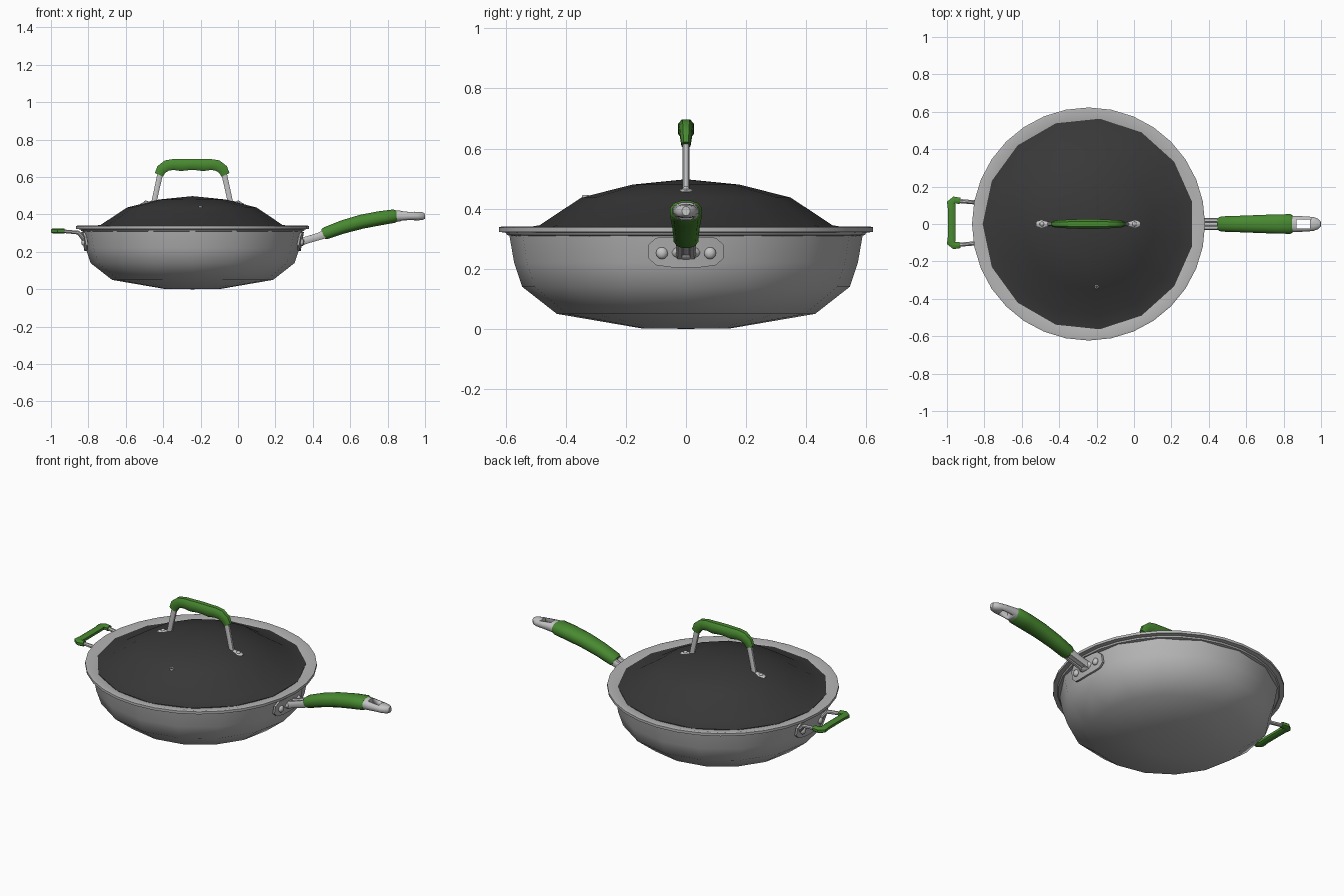
import bpy, bmesh, math
from mathutils import Vector

cube = bpy.data.objects.get("Cube")
if cube:
    bpy.data.objects.remove(cube)

CX = -0.243  # pan axis


def material(name, rgb):
    m = bpy.data.materials.new(name)
    m.use_nodes = True
    m.diffuse_color = (*rgb, 1)
    m.node_tree.nodes["Principled BSDF"].inputs["Base Color"].default_value = (*rgb, 1)
    return m


PAN = material("brushed grey metal", (0.46, 0.46, 0.46))
STEEL = material("light steel", (0.55, 0.55, 0.55))
GLASS = material("dark lid", (0.04, 0.04, 0.04))
GREEN = material("green grip", (0.065, 0.25, 0.03))


def finish(name, bm, mat, angle=40):
    bmesh.ops.remove_doubles(bm, verts=bm.verts, dist=0.0002)
    bmesh.ops.recalc_face_normals(bm, faces=bm.faces)
    me = bpy.data.meshes.new(name)
    bm.to_mesh(me)
    bm.free()
    me.materials.append(mat)
    ob = bpy.data.objects.new(name, me)
    bpy.context.collection.objects.link(ob)
    bpy.ops.object.select_all(action="DESELECT")
    ob.select_set(True)
    bpy.context.view_layer.objects.active = ob
    bpy.ops.object.shade_smooth_by_angle(angle=math.radians(angle))
    return ob


def skin(bm, rings, closed=False):
    """Join equal rings of vertices with quads."""
    pairs = list(zip(rings, rings[1:])) + ([(rings[-1], rings[0])] if closed else [])
    for a, b in pairs:
        n = len(a)
        for i in range(n):
            bm.faces.new((a[i], a[(i + 1) % n], b[(i + 1) % n], b[i]))


def lathe(name, profile, sides, mat, turn=0.0, closed=False, angle=40):
    bm = bmesh.new()
    rings = []
    for r, z in profile:
        rings.append([bm.verts.new((CX + max(r, 1e-5) * math.cos(turn + math.tau * i / sides),
                                    max(r, 1e-5) * math.sin(turn + math.tau * i / sides), z))
                      for i in range(sides)])
    skin(bm, rings, closed)
    return finish(name, bm, mat, angle)


def loft(name, stations, mat, up=(0, 0, 1), sides=10, power=1.0, angle=40):
    """Sweep a rounded section; each station is (point, half width, half height)."""
    bm = bmesh.new()
    pts = [Vector(s[0]) for s in stations]
    rings = []
    for i, (p, w, h) in enumerate(stations):
        t = (pts[min(i + 1, len(pts) - 1)] - pts[max(i - 1, 0)]).normalized()
        side = t.cross(Vector(up)).normalized()
        top = side.cross(t).normalized()
        ring = []
        for k in range(sides):
            a = math.tau * (k + 0.5) / sides
            c, s = math.cos(a), math.sin(a)
            c = math.copysign(abs(c) ** power, c)
            s = math.copysign(abs(s) ** power, s)
            ring.append(bm.verts.new(pts[i] + side * w * c + top * h * s))
        rings.append(ring)
    skin(bm, rings)
    bm.faces.new(rings[0])
    bm.faces.new(rings[-1])
    return finish(name, bm, mat, angle)


def ball(name, centre, scale, mat):
    bm = bmesh.new()
    bmesh.ops.create_uvsphere(bm, u_segments=10, v_segments=6, radius=1)
    for v in bm.verts:
        v.co = Vector(centre) + Vector([a * b for a, b in zip(v.co, scale)])
    return finish(name, bm, mat, 60)


# Pan body, rim and lid
lathe("pan_body", [(0, 0.0), (0.15, 0.002), (0.43, 0.05), (0.545, 0.14), (0.572, 0.22),
                   (0.588, 0.312), (0.57, 0.312), (0.53, 0.15), (0.42, 0.065), (0, 0.02)],
      16, PAN, angle=50)
lathe("pan_rim", [(0.575, 0.308), (0.595, 0.312), (0.6, 0.32), (0.623, 0.323), (0.623, 0.338),
                  (0.612, 0.341), (0.545, 0.326), (0.545, 0.308)], 32, PAN, closed=True)
lathe("lid_dome", [(0.545, 0.315), (0.566, 0.318), (0.566, 0.332), (0.49, 0.345), (0.35, 0.437),
                   (0.18, 0.48), (0, 0.498)], 15, GLASS, turn=math.pi, angle=50)

# Steam vent in the lid
bm = bmesh.new()
bmesh.ops.create_cone(bm, segments=10, radius1=0.013, radius2=0.01, depth=0.012, cap_ends=True)
bmesh.ops.translate(bm, verts=bm.verts, vec=(-0.2, -0.335, 0.439))
finish("vent_ring", bm, STEEL)
bm = bmesh.new()
bmesh.ops.create_circle(bm, segments=10, radius=0.007, cap_ends=True)
bmesh.ops.translate(bm, verts=bm.verts, vec=(-0.2, -0.335, 0.4455))
finish("vent_hole", bm, GLASS)


# Riveted mounting plates that follow the wall
def mounting(name, sign):
    columns = [(-0.125, 0.235, 0.28), (-0.1, 0.212, 0.303), (-0.05, 0.205, 0.305),
               (0, 0.205, 0.305), (0.05, 0.205, 0.305), (0.1, 0.212, 0.303), (0.125, 0.235, 0.28)]
    bm = bmesh.new()
    rings = []
    for y, low, high in columns:
        ring = []
        for z, d in ((low, 0), (high, 0), (high, 0.012), (low, 0.012)):
            wall = 0.572 + (z - 0.22) * 0.17
            x = math.sqrt(wall ** 2 - y ** 2) - 0.003 + d
            ring.append(bm.verts.new((CX + sign * x, y, z)))
        rings.append(ring)
    skin(bm, rings)
    bm.faces.new(rings[0])
    bm.faces.new(rings[-1])
    finish(name + "_plate", bm, PAN)
    for side, y in (("left", 0.08), ("right", -0.08)):
        ball(f"{name}_{side}_rivet", (CX + sign * 0.582, y, 0.252), (0.014, 0.02, 0.02), STEEL)


mounting("long_handle", 1)
mounting("helper_handle", -1)

# Long handle: forked neck, grip and end cap with a hanging hole
ball("handle_base", (0.338, 0, 0.255), (0.024, 0.05, 0.025), STEEL)
for side, s in (("left", 1), ("right", -1)):
    loft(f"neck_{side}_bar", [((0.325, s * 0.022, 0.25), 0.013, 0.022), ((0.38, s * 0.02, 0.267), 0.013, 0.02),
                              ((0.43, s * 0.02, 0.282), 0.014, 0.021), ((0.48, s * 0.02, 0.3), 0.014, 0.024)],
         STEEL, sides=8, power=0.7)
loft("neck_web", [((0.33, 0, 0.245), 0.02, 0.008), ((0.48, 0, 0.292), 0.02, 0.012)], STEEL, sides=8)
loft("long_handle_grip", [((0.455, 0, 0.294), 0.036, 0.028), ((0.47, 0, 0.3), 0.042, 0.034),
                          ((0.56, 0, 0.333), 0.045, 0.037), ((0.66, 0, 0.361), 0.049, 0.039),
                          ((0.76, 0, 0.38), 0.053, 0.039), ((0.835, 0, 0.391), 0.054, 0.037),
                          ((0.848, 0, 0.392), 0.046, 0.03)], GREEN, sides=12, power=0.85)
cap = loft("handle_end_cap", [((0.835, 0, 0.39), 0.045, 0.032), ((0.86, 0, 0.392), 0.044, 0.031),
                              ((0.92, 0, 0.392), 0.042, 0.025), ((0.96, 0, 0.391), 0.038, 0.023),
                              ((0.985, 0, 0.391), 0.028, 0.022), ((0.999, 0, 0.392), 0.013, 0.015)],
           STEEL, sides=12, power=0.85)
bm = bmesh.new()
bmesh.ops.create_cube(bm, size=1)
for v in bm.verts:
    v.co = Vector((0.905 + v.co.x * 0.07, v.co.y * 0.046, 0.39 + v.co.z * 0.2))
cutter = finish("hole_cutter", bm, STEEL)
cutter.hide_render = True
mod = cap.modifiers.new("hanging_hole", "BOOLEAN")
mod.operation = "DIFFERENCE"
mod.object = cutter
bpy.context.view_layer.objects.active = cap
bpy.ops.object.modifier_apply(modifier=mod.name)
bpy.data.objects.remove(cutter)

# Helper handle: two wires and a U-shaped grip
MID = 0.006
for side, s in (("left", 1), ("right", -1)):
    loft(f"helper_{side}_wire", [((-0.805, MID + s * 0.085, 0.25), 0.012, 0.012),
                                 ((-0.83, MID + s * 0.1, 0.275), 0.012, 0.012),
                                 ((-0.855, MID + s * 0.11, 0.303), 0.012, 0.011),
                                 ((-0.94, MID + s * 0.117, 0.311), 0.012, 0.01)], STEEL, sides=8)
half = [((-0.93, 0.118), 0.018), ((-0.962, 0.122), 0.02), ((-0.978, 0.108), 0.024), ((-0.974, 0.07), 0.022)]
stations = [((x, MID + y, 0.312), w, 0.015) for (x, y), w in half]
stations += [((x, MID - y, 0.312), w, 0.015) for (x, y), w in reversed(half)]
loft("helper_grip", stations, GREEN, sides=8, power=0.75)

# Lid handle: arched grip, slanted legs and feet
arch = [(0.178, 0.612, 0.016, 0.025), (0.165, 0.64, 0.02, 0.029), (0.135, 0.662, 0.023, 0.031),
        (0.1, 0.667, 0.025, 0.031), (0.06, 0.664, 0.027, 0.034), (0.02, 0.667, 0.028, 0.032)]
LX = -0.245
stations = [((LX - x, 0, z), w, h) for x, z, w, h in arch]
stations += [((LX + x, 0, z), w, h) for x, z, w, h in reversed(arch)]
loft("lid_grip", stations, GREEN, sides=8, power=0.75)
for side, s in (("left", 1), ("right", -1)):
    loft(f"lid_{side}_leg", [((LX + s * 0.168, 0, 0.63), 0.012, 0.016), ((LX + s * 0.188, 0, 0.54), 0.012, 0.015),
                             ((LX + s * 0.206, 0, 0.458), 0.012, 0.015)], STEEL, up=(1, 0, 0), sides=8, power=0.7)
    loft(f"lid_{side}_foot", [((LX + s * 0.185, 0, 0.465), 0.014, 0.014), ((LX + s * 0.225, 0, 0.46), 0.018, 0.012),
                              ((LX + s * 0.25, 0, 0.457), 0.022, 0.011), ((LX + s * 0.275, 0, 0.453), 0.012, 0.007)],
         STEEL, sides=8)
    ball(f"lid_{side}_rivet", (LX + s * 0.247, 0, 0.466), (0.013, 0.013, 0.008), STEEL)
